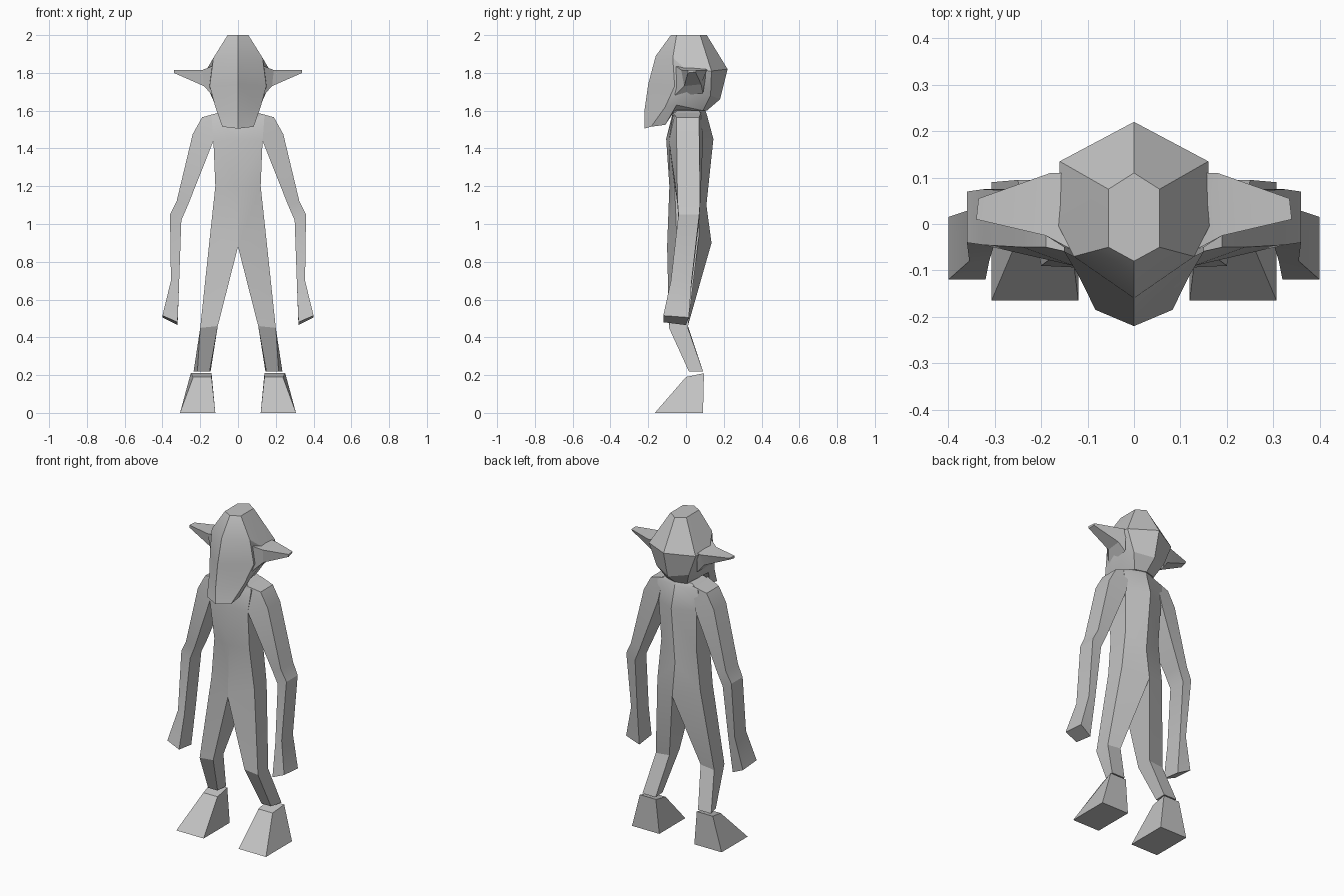
import bpy
import bmesh
import math

default_cube = bpy.data.objects.get("Cube")
if default_cube:
    bpy.data.objects.remove(default_cube, do_unlink=True)

# One plain grey for the whole figure
grey = bpy.data.materials.new("plain grey")
colour = (0.55, 0.55, 0.55, 1)
grey.use_nodes = True
grey.diffuse_color = colour
shader = next(n for n in grey.node_tree.nodes if n.type == "BSDF_PRINCIPLED")
shader.inputs["Base Color"].default_value = colour


def loft(bm, rings, closed, cap_first=False, cap_last=False):
    """Skin a row of equal-sized rings with quads, optionally capping the ends."""
    rows = [[bm.verts.new(point) for point in ring] for ring in rings]
    count = len(rows[0])
    for lower, upper in zip(rows, rows[1:]):
        for i in range(count if closed else count - 1):
            j = (i + 1) % count
            bm.faces.new((lower[i], lower[j], upper[j], upper[i]))
    if cap_first:
        bm.faces.new(rows[0])
    if cap_last:
        bm.faces.new(rows[-1])


def level_ring(z, x_in, x_out, y_front, y_back):
    """Rectangular ring at one height."""
    return [(x_in, y_front, z), (x_out, y_front, z),
            (x_out, y_back, z), (x_in, y_back, z)]


def limb_ring(inner, outer, y_front, y_back):
    """Four-sided ring between an inner and an outer (x, z) point."""
    (xi, zi), (xo, zo) = inner, outer
    return [(xi, y_front, zi), (xo, y_front, zo),
            (xo, y_back, zo), (xi, y_back, zi)]


def finish(name, bm):
    """Mirror the half mesh across x, then make a shaded object of it."""
    bmesh.ops.remove_doubles(bm, verts=bm.verts[:], dist=0.0005)
    copy = bmesh.ops.duplicate(bm, geom=bm.verts[:] + bm.edges[:] + bm.faces[:])
    for element in copy["geom"]:
        if isinstance(element, bmesh.types.BMVert):
            element.co.x = -element.co.x
    bmesh.ops.remove_doubles(bm, verts=bm.verts[:], dist=0.0005)
    bmesh.ops.recalc_face_normals(bm, faces=bm.faces[:])
    mesh = bpy.data.meshes.new(name)
    bm.to_mesh(mesh)
    bm.free()
    mesh.materials.append(grey)
    obj = bpy.data.objects.new(name, mesh)
    bpy.context.collection.objects.link(obj)
    bpy.ops.object.select_all(action="DESELECT")
    obj.select_set(True)
    bpy.context.view_layer.objects.active = obj
    bpy.ops.object.shade_smooth_by_angle(angle=math.radians(25))
    return obj


# Torso and legs share the hip ring: front centre, front side, back side, back centre
hip = [(0, -.1, .88), (.147, -.05, .95), (.147, .07, .95), (0, .135, .9)]
torso = [
    hip,
    [(0, -.088, 1.2), (.12, -.06, 1.2), (.12, .07, 1.2), (0, .108, 1.1)],
    [(0, -.105, 1.45), (.13, -.09, 1.44), (.13, .08, 1.44), (0, .145, 1.45)],
    [(0, -.075, 1.57), (.14, -.07, 1.57), (.14, .08, 1.57), (0, .11, 1.58)],
    [(0, -.06, 1.61), (.09, -.05, 1.6), (.09, .07, 1.6), (0, .1, 1.61)],
]
knee = limb_ring((.107, .46), (.2, .45), -.09, .01)
ankle = [(.15, .015, .22), (.215, .015, .22), (.235, .09, .22), (.145, .09, .22)]
body = bmesh.new()
loft(body, torso, closed=False, cap_last=True)
loft(body, [hip, knee, ankle], closed=True, cap_last=True)
finish("torso_and_legs", body)

# Wedge feet
feet = bmesh.new()
instep = [(.14, 0, .19), (.237, 0, .19), (.25, .095, .21), (.14, .095, .21)]
sole = level_ring(0, .12, .307, -.165, .09)
loft(feet, [sole, instep], closed=True, cap_first=True, cap_last=True)
finish("feet", feet)

# Arms from shoulder to hand
arms = bmesh.new()
loft(arms, [
    [(.1, -.07, 1.59), (.19, -.05, 1.565), (.19, .07, 1.565), (.1, .08, 1.59)],
    [(.13, -.09, 1.44), (.24, -.05, 1.475), (.24, .07, 1.475), (.13, .09, 1.44)],
    limb_ring((.265, 1.1), (.325, 1.12), -.045, .075),
    limb_ring((.3, 1.02), (.36, 1.05), -.04, .07),
    limb_ring((.312, .68), (.355, .7), -.08, .03),
    [(.32, -.12, .48), (.4, -.12, .515), (.4, .015, .505), (.32, 0, .465)],
], closed=True, cap_first=True, cap_last=True)
finish("arms", arms)

# Head: half rings from front centre round to back centre, crown to chin
head = bmesh.new()
loft(head, [
    [(0, -.08, 2), (.055, -.05, 2), (.055, .01, 2), (.055, .075, 2), (0, .11, 2)],
    [(0, -.16, 1.89), (.13, -.07, 1.88), (.165, 0, 1.82),
     (.16, .135, 1.81), (0, .22, 1.82)],
    [(0, -.2, 1.74), (.15, -.06, 1.73), (.16, .02, 1.72),
     (.11, .13, 1.68), (0, .18, 1.66)],
    [(0, -.22, 1.6), (.12, -.11, 1.62), (.12, -.05, 1.63),
     (.07, .09, 1.6), (0, .11, 1.6)],
    [(0, -.22, 1.505), (.083, -.185, 1.515), (.083, -.11, 1.525),
     (.06, -.06, 1.6), (0, -.06, 1.6)],
], closed=False, cap_first=True, cap_last=True)
finish("head", head)

# Flat-topped pointed ears
ears = bmesh.new()
loft(ears, [
    [(.125, -.06, 1.84), (.15, .11, 1.82), (.14, .09, 1.69), (.135, -.06, 1.68)],
    [(.19, -.025, 1.815), (.18, .11, 1.815), (.18, .08, 1.74), (.18, -.01, 1.73)],
    [(.34, .01, 1.815), (.335, .055, 1.815), (.335, .05, 1.805), (.34, .01, 1.8)],
], closed=True, cap_first=True, cap_last=True)
finish("ears", ears)
